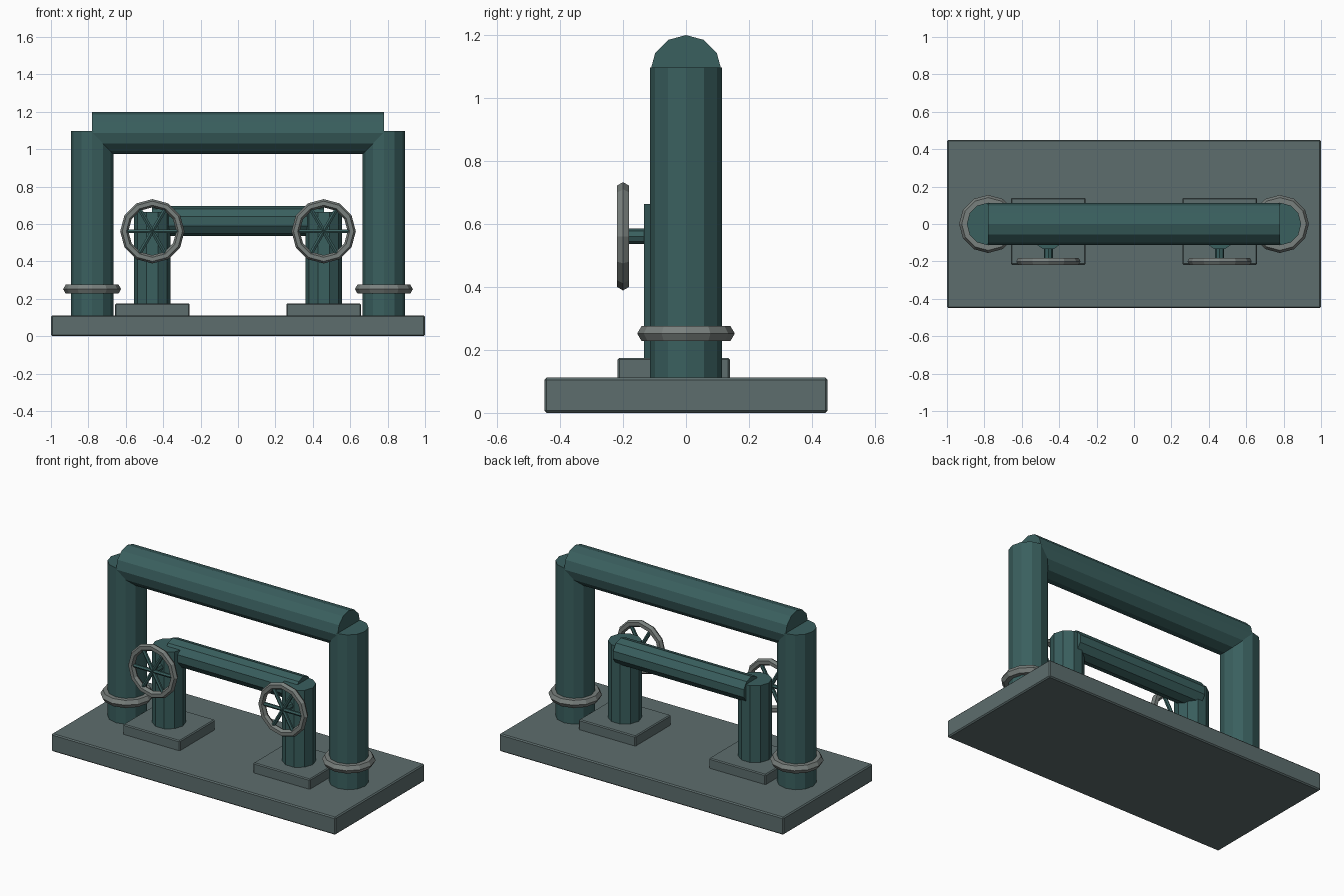
import bpy, bmesh, math
from mathutils import Vector

if "Cube" in bpy.data.objects:
    bpy.data.objects.remove(bpy.data.objects["Cube"])


def material(name, color):
    m = bpy.data.materials.new(name)
    m.diffuse_color = color
    m.use_nodes = True
    m.node_tree.nodes["Principled BSDF"].inputs["Base Color"].default_value = m.diffuse_color
    return m


TEAL = material("teal_paint", (0.042, 0.115, 0.113, 1))
SLATE = material("slate", (0.11, 0.155, 0.155, 1))
STEEL = material("steel", (0.19, 0.215, 0.205, 1))


def finish(name, bm, mat):
    bmesh.ops.recalc_face_normals(bm, faces=bm.faces)
    me = bpy.data.meshes.new(name)
    bm.to_mesh(me)
    bm.free()
    me.materials.append(mat)
    ob = bpy.data.objects.new(name, me)
    bpy.context.collection.objects.link(ob)
    return ob


def tube(name, start, end, r, sides, ref, mat):
    """Capped prism from start to end; ref is the direction of its first corner."""
    start, end, u = Vector(start), Vector(end), Vector(ref)
    v = (end - start).normalized().cross(u)
    bm = bmesh.new()
    rings = []
    for c in (start, end):
        rings.append([bm.verts.new(c + r * (u * math.cos(a) + v * math.sin(a)))
                      for a in (2 * math.pi * i / sides for i in range(sides))])
    bm.faces.new(rings[0])
    bm.faces.new(rings[1])
    for i in range(sides):
        j = (i + 1) % sides
        bm.faces.new((rings[0][i], rings[0][j], rings[1][j], rings[1][i]))
    return finish(name, bm, mat)


def box(name, lo, hi, bevel, mat):
    bm = bmesh.new()
    bmesh.ops.create_cube(bm, size=1)
    for vert in bm.verts:
        vert.co = [(a + b) / 2 + c * (b - a) for a, b, c in zip(lo, hi, vert.co)]
    ob = finish(name, bm, mat)
    mod = ob.modifiers.new("bevel", 'BEVEL')
    mod.width = bevel
    mod.segments = 1
    return ob


def ring(name, loc, major, minor, rot, mat):
    bpy.ops.mesh.primitive_torus_add(location=loc, rotation=rot, major_radius=major,
                                     minor_radius=minor, major_segments=12, minor_segments=6)
    ob = bpy.context.object
    ob.name = name
    ob.data.materials.append(mat)
    return ob


X, Z = (1, 0, 0), (0, 0, 1)

# Base slab and the two cross pipes
box("base_slab", (-1, -0.45, 0), (1, 0.45, 0.112), 0.007, SLATE)
tube("main_cross_pipe", (-0.78, 0, 1.087), (0.78, 0, 1.087), 0.113, 12, Z, TEAL)
tube("lower_cross_pipe", (-0.46, 0, 0.615), (0.46, 0, 0.615), 0.08, 10, Z, TEAL)

for side, s in (("left", -1), ("right", 1)):
    # Tall riser with its flange ring
    tube(side + "_riser", (s * 0.78, 0, 0.10), (s * 0.78, 0, 1.097), 0.114, 12, X, TEAL)
    ring(side + "_flange", (s * 0.78, 0, 0.252), 0.127, 0.028, (0, 0, 0), STEEL)

    # Short valve pipe on its footing
    x = s * 0.458
    box(side + "_footing", (x - 0.2, -0.218, 0.105), (x + 0.2, 0.14, 0.175), 0.006, SLATE)
    tube(side + "_valve_pipe", (x, -0.04, 0.165), (x, -0.04, 0.664), 0.098, 10, X, TEAL)

    # Handwheel: stem, rim and spokes
    hub = Vector((x, -0.2, 0.561))
    tube(side + "_wheel_stem", hub, hub + Vector((0, 0.1, 0)), 0.024, 8, Z, TEAL)
    ring(side + "_wheel_rim", hub, 0.15, 0.022, (math.pi / 2, 0, 0), STEEL)
    for k in range(3):
        a = k * math.pi / 3
        d = Vector((math.cos(a), 0, math.sin(a)))
        tube(f"{side}_wheel_spoke_{k + 1}", hub - d * 0.15, hub + d * 0.15, 0.012, 6,
             (0, 1, 0), TEAL)
